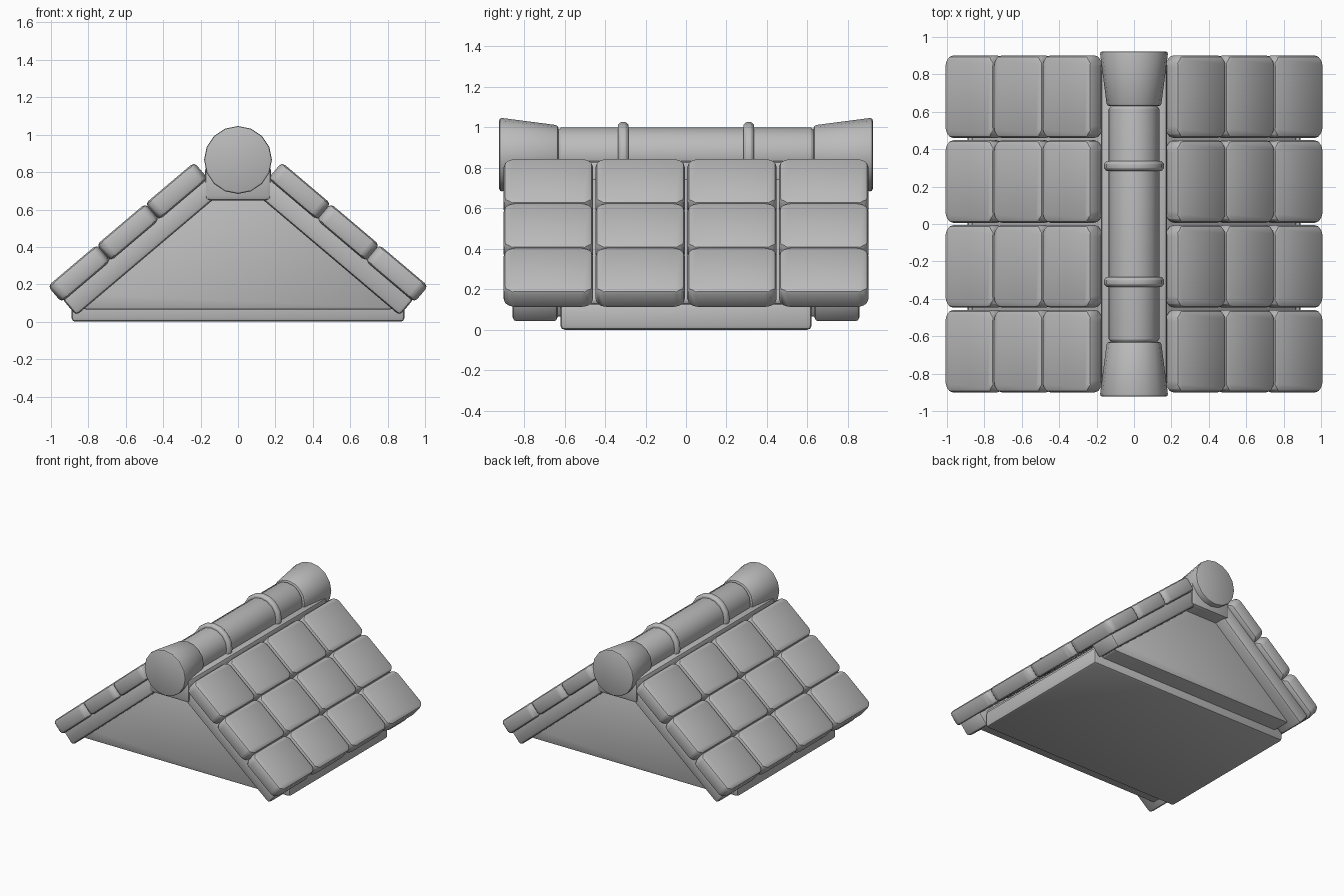
import bpy
from math import radians, atan2, cos, sin, pi
from mathutils import Matrix, Vector

cube = bpy.data.objects.get("Cube")
if cube:
    bpy.data.objects.remove(cube, do_unlink=True)

stone = bpy.data.materials.new("plain_grey")
stone.use_nodes = True
GREY = (0.5, 0.5, 0.5, 1)
stone.diffuse_color = GREY
stone.node_tree.nodes["Principled BSDF"].inputs["Base Color"].default_value = GREY

SLOPE = atan2(0.22, 0.26)
RIDGE_Z = 0.865


def make(name, verts, faces, bevel, segments=2):
    """Mesh object with material, rounded edges and smooth shading."""
    mesh = bpy.data.meshes.new(name)
    mesh.from_pydata(verts, [], faces)
    mesh.materials.append(stone)
    obj = bpy.data.objects.new(name, mesh)
    bpy.context.collection.objects.link(obj)
    mod = obj.modifiers.new("rounded_edges", "BEVEL")
    mod.width = bevel
    mod.segments = segments
    mod.limit_method = "ANGLE"
    mod.angle_limit = radians(30)
    bpy.ops.object.select_all(action="DESELECT")
    obj.select_set(True)
    bpy.context.view_layer.objects.active = obj
    bpy.ops.object.modifier_apply(modifier=mod.name)
    bpy.ops.object.shade_smooth_by_angle(angle=radians(40))


def prism(name, outline, half_depth, bevel, place=Matrix(), segments=2):
    """Outline in x and z, extruded along y, then placed."""
    n = len(outline)
    verts = [place @ Vector((x, y, z)) for y in (-half_depth, half_depth) for x, z in outline]
    faces = [tuple(range(n)), tuple(reversed(range(n, 2 * n)))]
    faces += [(i, i + n, (i + 1) % n + n, (i + 1) % n) for i in range(n)]
    make(name, verts, faces, bevel, segments)


def box(name, centre, size, bevel, tilt=0):
    x, z = size[0] / 2, size[2] / 2
    place = Matrix.Translation(centre) @ Matrix.Rotation(tilt, 4, "Y")
    prism(name, [(-x, -z), (x, -z), (x, z), (-x, z)], size[1] / 2, bevel, place)


def tile(name, centre, tilt):
    """Thick slab with clipped corners, lying on the slope."""
    x, y, cx, cy = 0.172, 0.221, 0.025, 0.04
    outline = [(cx - x, -y), (x - cx, -y), (x, cy - y), (x, y - cy),
               (x - cx, y), (cx - x, y), (-x, y - cy), (-x, cy - y)]
    place = (Matrix.Translation(centre) @ Matrix.Rotation(tilt, 4, "Y")
             @ Matrix.Rotation(pi / 2, 4, "X"))
    prism(name, outline, 0.057, 0.028, place)


def round_bar(name, profile, bevel, sides=16):
    """Capped turning along y from (y, radius) pairs."""
    verts = [(r * sin(2 * pi * i / sides), y, RIDGE_Z + r * cos(2 * pi * i / sides))
             for y, r in profile for i in range(sides)]
    faces = []
    for k in range(len(profile) - 1):
        for i in range(sides):
            j = (i + 1) % sides
            a, b = k * sides, (k + 1) * sides
            faces.append((a + i, b + i, b + j, a + j))
    last = (len(profile) - 1) * sides
    faces += [tuple(range(sides)), tuple(last + i for i in reversed(range(sides)))]
    make(name, verts, faces, bevel)


# Floor slab, and the gabled body overhanging it at both ends
box("floor_slab", (0, 0, 0.065), (1.78, 1.24, 0.13), 0.02)
prism("gable_body", [(-0.82, 0.065), (0.82, 0.065), (0.87, 0.15), (0.17, 0.75),
                     (-0.17, 0.75), (-0.87, 0.15)], 0.76, 0.012)

# Beam beneath the ridge
box("ridge_beam", (0, 0, 0.74), (0.355, 1.74, 0.185), 0.025)

for side, label in ((1, "left"), (-1, "right")):
    # Rafters framing the gables
    for end, place in ((-1, "front"), (1, "back")):
        box(f"{label}_{place}_rafter", (side * 0.518, end * 0.745, 0.405),
            (1.01, 0.225, 0.12), 0.022, side * SLOPE)
    # Four columns of three tiles
    for row in range(3):
        for col in range(4):
            tile(f"{label}_tile_{row + 1}_{col + 1}",
                 (side * (0.849 - 0.26 * row), -0.68 + 0.4535 * col, 0.258 + 0.22 * row),
                 side * SLOPE)

# Round ridge with two bands and flared ends
round_bar("ridge_pole", [(-0.66, 0.122), (-0.632, 0.122), (-0.618, 0.135),
                         (0.618, 0.135), (0.632, 0.122), (0.66, 0.122)], 0.004)
for end, place in ((-1, "front"), (1, "back")):
    y = end * 0.31
    round_bar(f"{place}_ridge_band",
              [(y - 0.026, 0.13), (y - 0.026, 0.148), (y - 0.012, 0.161),
               (y + 0.012, 0.161), (y + 0.026, 0.148), (y + 0.026, 0.13)], 0.003)
    flare = [(end * 0.63, 0.145), (end * 0.923, 0.183)]
    round_bar(f"{place}_ridge_cap", sorted(flare), 0.014)
